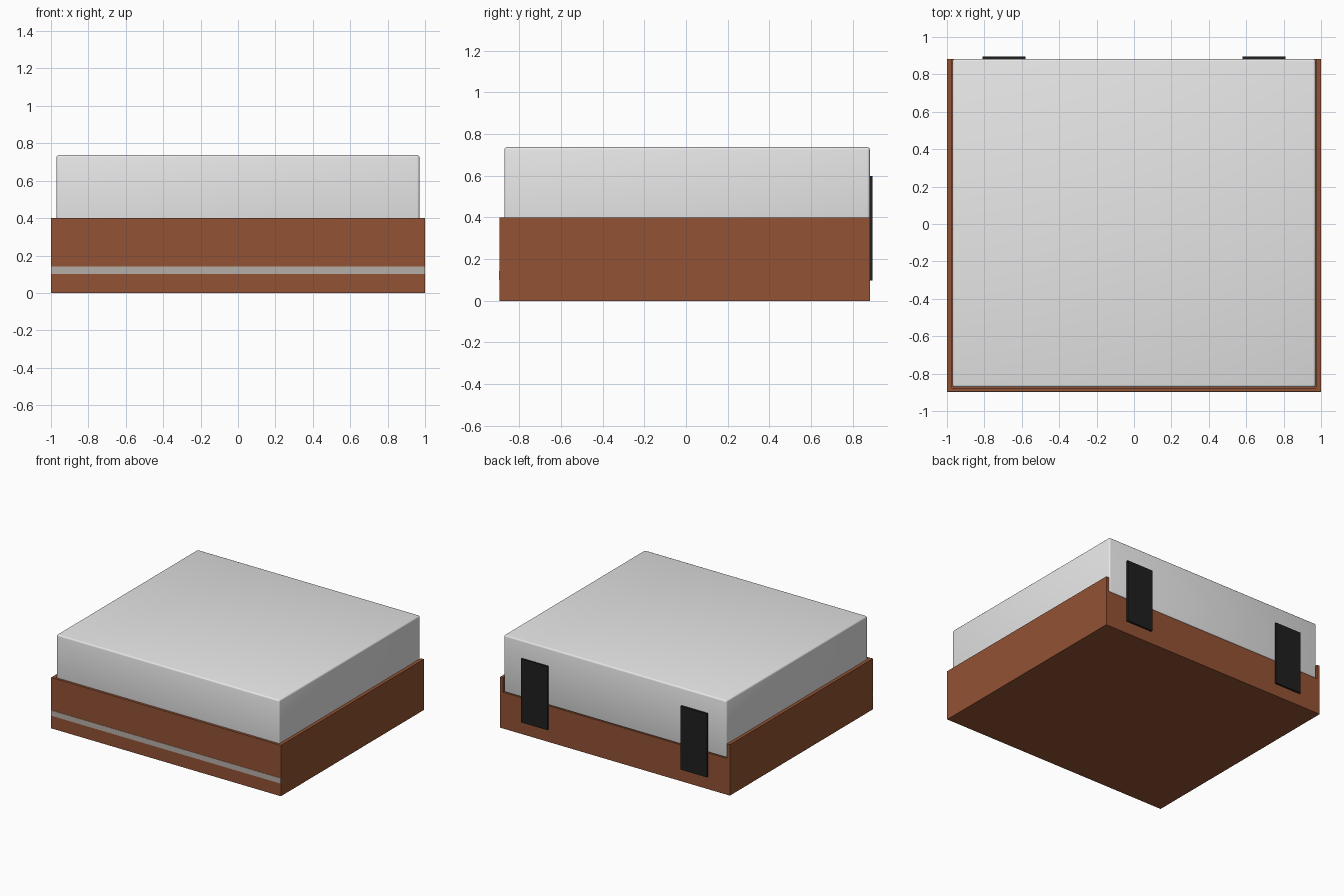
import bpy

if "Cube" in bpy.data.objects:
    bpy.data.objects.remove(bpy.data.objects["Cube"])


def material(name, rgb):
    m = bpy.data.materials.new(name)
    m.diffuse_color = (*rgb, 1)
    m.use_nodes = True
    m.node_tree.nodes["Principled BSDF"].inputs["Base Color"].default_value = m.diffuse_color
    return m


BROWN = material("brown wood", (0.29, 0.084, 0.033))
WHITE = material("white lid", (0.8, 0.8, 0.8))
GREY = material("grey trim", (0.47, 0.43, 0.39))
BLACK = material("black strap", (0.014, 0.014, 0.014))


def box(name, lo, hi, mat=None):
    bpy.ops.mesh.primitive_cube_add(size=1, location=[(a + b) / 2 for a, b in zip(lo, hi)])
    o = bpy.context.object
    o.name = name
    o.scale = [b - a for a, b in zip(lo, hi)]
    bpy.ops.object.transform_apply(location=False, rotation=False, scale=True)
    if mat:
        o.data.materials.append(mat)
    return o


def cut(target, lo, hi):
    cutter = box("cutter", lo, hi)
    cutter.hide_render = True
    bpy.context.view_layer.objects.active = target
    mod = target.modifiers.new("cut", 'BOOLEAN')
    mod.operation = 'DIFFERENCE'
    mod.solver = 'EXACT'
    mod.object = cutter
    bpy.ops.object.modifier_apply(modifier=mod.name)
    bpy.data.objects.remove(cutter, do_unlink=True)


# Open tray with a lower back wall
FRONT, BACK, NOTCH = -0.895, 0.882, 0.285
tray = box("tray", (-1, FRONT, 0), (1, BACK, 0.4), BROWN)
cut(tray, (-0.974, -0.876, 0.03), (0.974, 0.855, 0.6))
cut(tray, (-0.974, 0.8, NOTCH), (0.974, 1.0, 0.6))

# Lid set inside the tray walls, with softly rounded edges
lid = box("lid", (-0.97, -0.872, NOTCH + 0.003), (0.97, BACK, 0.737), WHITE)
bev = lid.modifiers.new("round", 'BEVEL')
bev.width = 0.012
bev.segments = 3
bpy.context.view_layer.objects.active = lid
bpy.ops.object.modifier_apply(modifier=bev.name)
bpy.ops.object.shade_smooth()

# Front trim stripe
box("front_stripe", (-1, FRONT - 0.002, 0.1), (1, FRONT + 0.002, 0.142), GREY)

# Hinge straps on the back
for side, x in (("left", -0.695), ("right", 0.695)):
    box(side + "_hinge_strap", (x - 0.115, BACK - 0.001, 0.098),
        (x + 0.115, 0.896, 0.598), BLACK)
